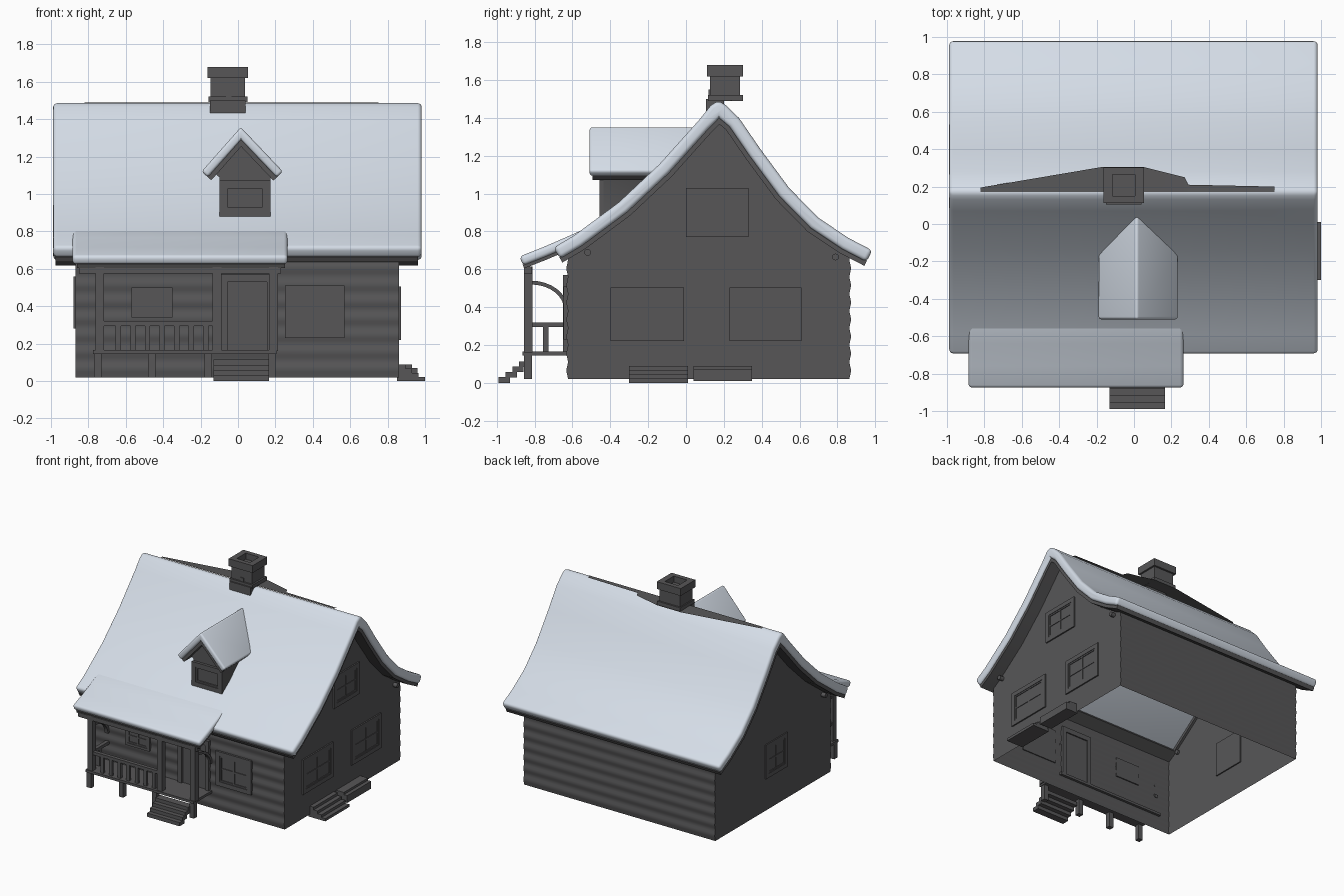
import bpy, bmesh, math
from mathutils import Vector

if "Cube" in bpy.data.objects:
    bpy.data.objects.remove(bpy.data.objects["Cube"])


def material(name, rgb):
    m = bpy.data.materials.new(name)
    m.diffuse_color = (*rgb, 1)
    m.use_nodes = True
    m.node_tree.nodes["Principled BSDF"].inputs["Base Color"].default_value = m.diffuse_color
    return m


TIMBER = material("dark_timber", (0.095, 0.094, 0.097))
SNOW = material("snow", (0.68, 0.74, 0.82))


def finish(name, bm, mat):
    me = bpy.data.meshes.new(name)
    bm.to_mesh(me)
    bm.free()
    me.materials.append(mat)
    ob = bpy.data.objects.new(name, me)
    bpy.context.collection.objects.link(ob)
    bpy.ops.object.select_all(action='DESELECT')
    ob.select_set(True)
    bpy.context.view_layer.objects.active = ob
    bpy.ops.object.shade_smooth_by_angle(angle=math.radians(35))
    return ob


def prism(name, pts, axis, a, b, mat, bevel=0):
    """Extrude a 2D outline along x or y from a to b (b may depend on height)."""
    bm = bmesh.new()
    end = b if callable(b) else (lambda v: b)
    place = (lambda t, u, v: (t, u, v)) if axis == 'x' else (lambda t, u, v: (u, t, v))
    A = [bm.verts.new(place(a, u, v)) for u, v in pts]
    B = [bm.verts.new(place(end(v), u, v)) for u, v in pts]
    n = len(pts)
    bm.faces.new(A)
    bm.faces.new(B[::-1])
    for i in range(n):
        j = (i + 1) % n
        bm.faces.new((A[i], B[i], B[j], A[j]))
    bmesh.ops.recalc_face_normals(bm, faces=bm.faces)
    if bevel:
        es = [e for e in bm.edges if e.calc_face_angle_signed(0) > 0.9]
        bmesh.ops.bevel(bm, geom=es, offset=bevel, segments=4, profile=0.5,
                        affect='EDGES', clamp_overlap=False)
    return finish(name, bm, mat)


def boxes(name, items, mat=TIMBER):
    """One object from several (x0, x1, y0, y1, z0, z1) boxes."""
    bm = bmesh.new()
    for x0, x1, y0, y1, z0, z1 in items:
        for v in bmesh.ops.create_cube(bm, size=1)['verts']:
            v.co = (x0 if v.co.x < 0 else x1, y0 if v.co.y < 0 else y1, z0 if v.co.z < 0 else z1)
    return finish(name, bm, mat)


def offset(pts, d):
    """Shift an open outline downwards by d, with mitred corners."""
    P = [Vector(p) for p in pts]
    seg = [(q - p).normalized() for p, q in zip(P, P[1:])]
    nor = [Vector((s.y, -s.x)) for s in seg]
    out = []
    for i, p in enumerate(P):
        n0, n1 = nor[max(i - 1, 0)], nor[min(i, len(nor) - 1)]
        m = (n0 + n1).normalized()
        out.append(tuple(p + m * (d / m.dot(n0))))
    return out


# Main roof outline in (y, z), front eave to back eave
FRONT = [(-0.70, 0.715), (-0.59, 0.78), (-0.354, 0.955), (-0.14, 1.156), (0.07, 1.39)]
BACK = [(0.28, 1.40), (0.39, 1.24), (0.545, 1.03), (0.70, 0.872), (0.86, 0.765), (0.985, 0.70)]
OUTER = FRONT + [(0.13, 1.465), (0.17, 1.492), (0.21, 1.468)] + BACK
BASE = FRONT + [(0.17, 1.492)] + BACK


def roof_front_y(z):
    pairs = OUTER[:7]
    for (y0, z0), (y1, z1) in zip(pairs, pairs[1:]):
        if z <= z1:
            return y0 + (y1 - y0) * (z - z0) / (z1 - z0)
    return 0.17


def under(d):
    return offset(BASE, d)


# Snow on the main roof
prism("roof_snow", OUTER + under(0.068)[::-1], 'x', -0.988, 0.982, SNOW, 0.022)

# Roof boards along gables and eaves
top, low = under(0.06), under(0.092)
prism("gable_board_right", top + low[::-1], 'x', 0.84, 0.962, TIMBER)
prism("gable_board_left", top + low[::-1], 'x', -0.975, -0.85, TIMBER)
prism("eave_board_front", top[:2] + low[:2][::-1], 'x', -0.975, 0.962, TIMBER)
prism("eave_board_back", top[-2:] + low[-2:][::-1], 'x', -0.975, 0.962, TIMBER)

# Bare flashing plate lying level behind the ridge, around the chimney
bm = bmesh.new()
edge = [(-0.82, 0.195), (-0.17, 0.305), (0.05, 0.305), (0.27, 0.25), (0.29, 0.21), (0.75, 0.20)]
rows = [(bm.verts.new((x, 0.172, 1.493)), bm.verts.new((x, y, 1.489))) for x, y in edge]
for r, s in zip(rows, rows[1:]):
    bm.faces.new((r[0], s[0], s[1], r[1]))
bmesh.ops.recalc_face_normals(bm, faces=bm.faces)
if sum(f.normal.z for f in bm.faces) < 0:
    bmesh.ops.reverse_faces(bm, faces=bm.faces)
finish("ridge_flashing", bm, TIMBER)

# Log walls: an open shell with a door opening
X0, X1, PITCH = -0.87, 0.86, 0.09
LEVELS = [0.02 + PITCH * k / 6 for k in range(46)]


def bulge(z):
    return 0.004 - 0.004 * math.cos(2 * math.pi * (z - 0.02) / PITCH)


def front_y(z):
    return -0.624 - bulge(z)


def back_y(z):
    return 0.864 + bulge(z)


bm = bmesh.new()
cuts = [X0, -0.06, 0.16, X1]
for wall in (front_y, back_y):
    grid = [[bm.verts.new((x, wall(z), z)) for x in cuts] for z in LEVELS]
    for k, (r, s) in enumerate(zip(grid, grid[1:])):
        for i in range(3):
            if wall is front_y and i == 1 and 0.15 < LEVELS[k] < 0.54:
                continue
            bm.faces.new((r[i], r[i + 1], s[i + 1], s[i]))
gable = [(front_y(z), z) for z in LEVELS]
gable += [p for p in under(0.06) if -0.56 < p[0] < 0.80]
gable += [(back_y(z), z) for z in reversed(LEVELS)]
for x in (X0, X1):
    bm.faces.new([bm.verts.new((x, y, z)) for y, z in gable])
bmesh.ops.remove_doubles(bm, verts=bm.verts, dist=0.0005)
bmesh.ops.recalc_face_normals(bm, faces=bm.faces)
finish("log_walls", bm, TIMBER)

# Purlin ends under the gables
bm = bmesh.new()
for y, z in ((-0.52, 0.69), (0.79, 0.665)):
    for x in (-0.88, 0.87):
        r = bmesh.ops.create_cone(bm, cap_ends=True, segments=12, radius1=0.018,
                                  radius2=0.018, depth=0.05)
        for v in r['verts']:
            v.co = (x + v.co.z, y + v.co.x, z + v.co.y)
finish("purlin_ends", bm, TIMBER)


# Windows: outer frame, thin inner frame, pane and glazing bars
def window(name, side, at, u0, u1, z0, z1, f=0.035, depth=1.0, bars=True):
    def ring(a, b, c, d, w, out):
        return [(a, b, c, c + w, out), (a, b, d - w, d, out),
                (a, a + w, c + w, d - w, out), (b - w, b, c + w, d - w, out)]
    um, zm = (u0 + u1) / 2, (z0 + z1) / 2
    parts = ring(u0, u1, z0, z1, f, 0.022)
    parts += ring(u0 + f, u1 - f, z0 + f, z1 - f, 0.012, 0.014)
    parts += [(u0 + f, u1 - f, z0 + f, z1 - f, 0.003)]
    if bars:
        parts += [(um - 0.006, um + 0.006, z0 + f, z1 - f, 0.012),
                  (u0 + f, u1 - f, zm - 0.006, zm + 0.006, 0.012)]
    items = []
    for a, b, c, d, out in parts:
        out *= depth
        if side == 'front':
            items.append((a, b, at - out, at + 0.01, c, d))
        elif side == 'right':
            items.append((at - 0.01, at + out, a, b, c, d))
        else:
            items.append((at - out, at + 0.01, a, b, c, d))
    boxes(name, items)


window("attic_window", 'right', X1, 0.0, 0.33, 0.77, 1.03, depth=0.5)
window("side_window_front", 'right', X1, -0.40, -0.01, 0.22, 0.505, depth=0.5)
window("side_window_back", 'right', X1, 0.23, 0.61, 0.22, 0.505, depth=0.5)
window("left_window", 'left', X0, -0.06, 0.22, 0.28, 0.56, depth=0.4)
window("porch_window", 'front', -0.632, -0.57, -0.35, 0.34, 0.50, 0.02, depth=0.6)
window("front_window", 'front', -0.632, 0.25, 0.57, 0.23, 0.51, depth=0.7)

# Door and its frame
boxes("door_frame", [(-0.09, -0.055, -0.65, -0.61, 0.16, 0.57), (0.155, 0.19, -0.65, -0.61, 0.16, 0.57),
                     (-0.055, 0.155, -0.65, -0.61, 0.53, 0.57)])
boxes("door", [(-0.056, 0.156, -0.635, -0.62, 0.16, 0.535)])

# Porch roof, its upper edge melting into the main snow
PORCH = [(-0.88, 0.668), (-0.76, 0.715), (-0.64, 0.767), (-0.52, 0.820)]
prism("porch_snow", PORCH + offset(PORCH, 0.052)[::-1], 'x', -0.885, 0.265, SNOW, 0.02)
prism("porch_roof_board", offset(PORCH, 0.046)[:3] + offset(PORCH, 0.068)[:3][::-1], 'x', -0.86, 0.25, TIMBER)

# Porch floor, legs, posts and railing
boxes("porch_floor", [(-0.775, 0.205, -0.865, -0.61, 0.145, 0.165)])
boxes("porch_legs", [(x - 0.02, x + 0.02, -0.855, -0.815, 0.02, 0.15) for x in (-0.75, -0.46, -0.16, 0.18)])
POSTS = (-0.74, -0.112, 0.19)
boxes("porch_posts", [(x - 0.023, x + 0.023, -0.857, -0.811, 0.16, 0.615) for x in POSTS])
boxes("porch_beam", [(-0.85, 0.23, -0.855, -0.815, 0.575, 0.615)])
bars = [(-0.74, -0.112, -0.85, -0.82, 0.295, 0.32), (-0.755, -0.725, -0.83, -0.62, 0.295, 0.32),
        (-0.755, -0.725, -0.757, -0.727, 0.16, 0.30)]
bars += [(x - 0.014, x + 0.014, -0.845, -0.823, 0.16, 0.30) for x in [-0.64 + 0.078 * k for k in range(7)]]
boxes("porch_railing", bars)

# Curved braces from post to wall
arc = [(-0.82 + 0.195 * math.sin(t), 0.39 + 0.15 * math.cos(t)) for t in [math.pi / 2 * k / 8 for k in range(9)]]
for tag, x in (("left", POSTS[0]), ("right", POSTS[2])):
    prism("porch_brace_" + tag, arc + offset(arc, 0.02)[::-1], 'x', x - 0.015, x + 0.015, TIMBER)

# Steps: open treads at the porch, solid ones at the side
boxes("porch_steps", [(-0.13, 0.165, -0.99 + 0.036 * k, -0.93 + 0.036 * k, 0.028 * k, 0.028 * k + 0.03)
                      for k in range(4)])
boxes("side_steps", [(0.85, 1.0 - 0.035 * k, -0.30, 0.01, 0.022 * k, 0.022 * k + 0.022) for k in range(4)])
boxes("side_platform", [(0.85, 0.96, 0.04, 0.35, 0.01, 0.07), (0.85, 0.93, 0.04, 0.35, 0.07, 0.088)])


# Dormer, its back end cut along the roof slope
def into_roof(z):
    return roof_front_y(z) + 0.03


body = [(-0.10, 0.875), (0.175, 0.875), (0.175, 1.09), (0.19, 1.12), (0.025, 1.30), (-0.135, 1.12), (-0.10, 1.09)]
prism("dormer_body", body, 'y', -0.435, into_roof, TIMBER)
ridge = [(-0.195, 1.12), (0.015, 1.357), (0.24, 1.12)]
prism("dormer_snow", ridge + offset(ridge, 0.045)[::-1], 'y', -0.51, into_roof, SNOW, 0.015)
prism("dormer_boards", offset(ridge, 0.035) + offset(ridge, 0.07)[::-1], 'y', -0.495, into_roof, TIMBER)
window("dormer_window", 'front', -0.435, -0.10, 0.175, 0.88, 1.075, bars=False)

# Chimney with hollow cap
cap = [(-0.163, 0.053, 0.112, 0.15), (-0.163, 0.053, 0.265, 0.302),
       (-0.163, -0.115, 0.15, 0.265), (0.005, 0.053, 0.15, 0.265)]
boxes("chimney", [(-0.147, 0.038, 0.128, 0.286, 1.49, 1.63), (-0.157, 0.052, 0.115, 0.30, 1.49, 1.52),
                  (-0.15, 0.04, 0.105, 0.2, 1.39, 1.50), (-0.065, -0.035, 0.12, 0.13, 1.42, 1.55)])
boxes("chimney_cap", [(a, b, c, d, 1.62, 1.68) for a, b, c, d in cap])
